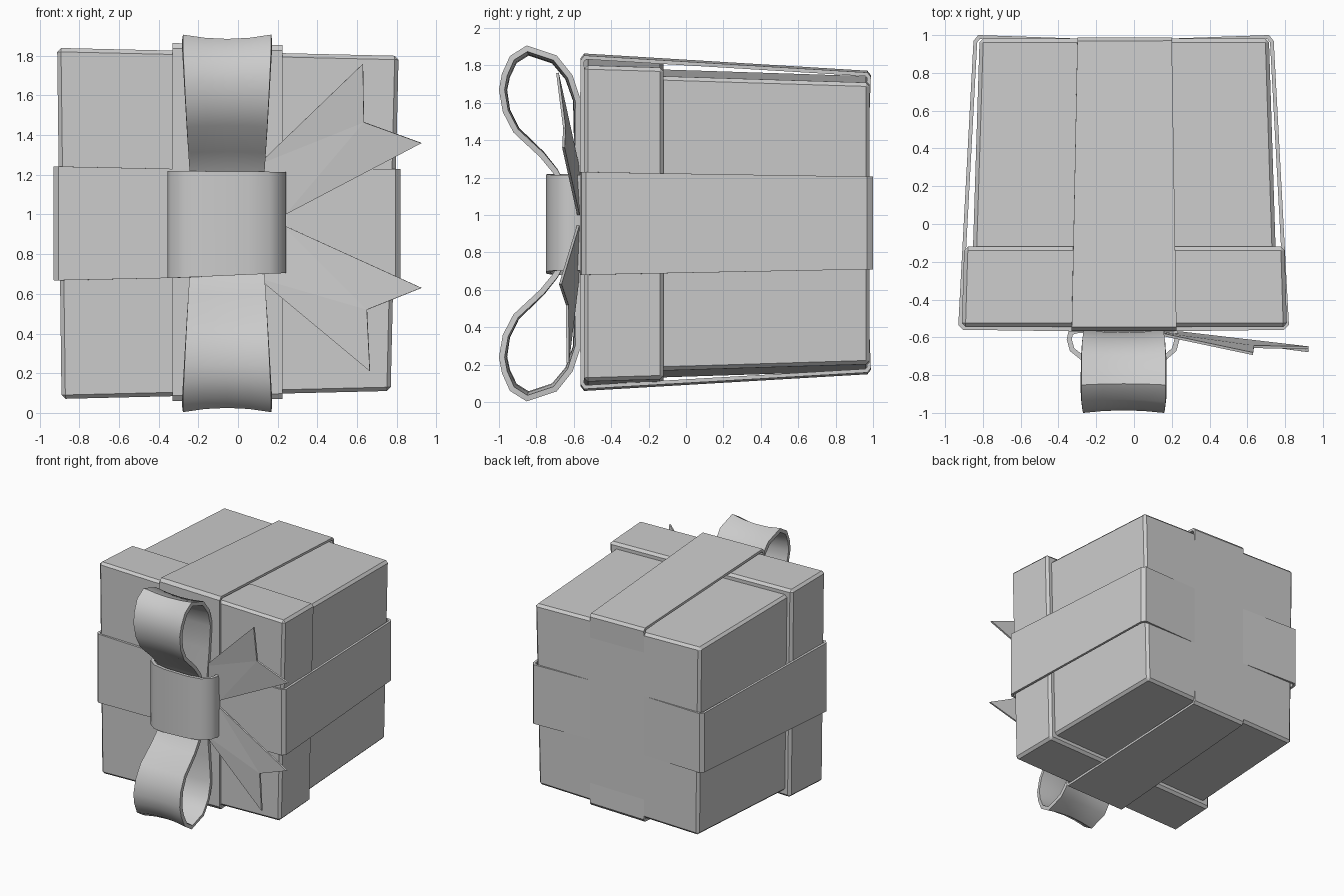
import bpy, bmesh

if "Cube" in bpy.data.objects:
    bpy.data.objects.remove(bpy.data.objects["Cube"])

MID_X, MID_Z = -0.055, 0.955


def make(name, verts, faces, solid=0, bevel=0, smooth=False):
    bm = bmesh.new()
    vs = [bm.verts.new(v) for v in verts]
    for f in faces:
        bm.faces.new([vs[i] for i in f])
    bmesh.ops.recalc_face_normals(bm, faces=bm.faces)
    me = bpy.data.meshes.new(name)
    bm.to_mesh(me)
    bm.free()
    ob = bpy.data.objects.new(name, me)
    bpy.context.collection.objects.link(ob)
    if solid:
        m = ob.modifiers.new("thickness", 'SOLIDIFY')
        m.thickness, m.offset, m.use_even_offset = solid, 0, True
    if bevel:
        m = ob.modifiers.new("edges", 'BEVEL')
        m.width, m.segments = bevel, 1
    bpy.ops.object.select_all(action='DESELECT')
    ob.select_set(True)
    bpy.context.view_layer.objects.active = ob
    bpy.ops.object.convert(target='MESH')
    if smooth:
        bpy.ops.object.shade_smooth_by_angle(angle=0.7)
    return ob


# Slightly crooked tapered block, defined by front and back scale of one outline
def block(name, y0, s0, y1, s1):
    quad = [(-0.89, 0.07), (0.77, 0.11), (0.81, 1.80), (-0.912, 1.84)]
    verts = [(MID_X + (x - MID_X) * s, y, MID_Z + (z - MID_Z) * s)
             for y, s in ((y0, s0), (y1, s1)) for x, z in quad]
    faces = [(0, 1, 2, 3), (4, 5, 6, 7)]
    faces += [(i, (i + 1) % 4, (i + 1) % 4 + 4, i + 4) for i in range(4)]
    return make(name, verts, faces, bevel=0.02)


# Strip of ribbon from rows of points, optionally closed into a loop
def strip(name, rows, thick, closed=False, smooth=False):
    n, k = len(rows), len(rows[0])
    faces = []
    for i in range(n if closed else n - 1):
        j = (i + 1) % n
        faces += [(i * k + c, i * k + c + 1, j * k + c + 1, j * k + c)
                  for c in range(k - 1)]
    return make(name, [p for r in rows for p in r], faces, thick, smooth=smooth)


# Box and lid (lid faces the front)
block("box_body", -0.3, 0.937, 0.982, 0.89)
block("box_lid", -0.545, 1.0, -0.12, 0.985)

# Vertical ribbon around the box: y, z, left x, right x
path = [(-0.555, 0.095), (-0.54, 0.075), (0.965, 0.163), (0.978, 0.18),
        (0.968, 0.45), (0.966, 0.955), (0.968, 1.45), (0.978, 1.74),
        (0.965, 1.757), (-0.54, 1.848), (-0.555, 1.828), (-0.557, 0.955)]
rows = []
for y, z in path:
    t = (y + 0.555) / 1.53
    tilt = -0.006 * (z - MID_Z)
    rows.append([(-0.33 + 0.03 * t, y, z - tilt),
                 (0.225 - 0.025 * t, y, z + tilt)])
strip("vertical_ribbon", rows, 0.02, closed=True)

# Horizontal ribbon around the box
path = [(-0.90, -0.55), (-0.92, -0.53), (-0.84, 0.965), (-0.82, 0.99),
        (-0.3, 0.972), (0.2, 0.972), (0.71, 0.99), (0.73, 0.965),
        (0.81, -0.53), (0.79, -0.55), (0.2, -0.558), (-0.33, -0.558)]
rows = []
for x, y in path:
    t = (y + 0.55) / 1.55
    edge = 0.012 * (1 - t) if x < -0.5 else 0
    rows.append([(x, y, 0.68 + 0.03 * t - edge), (x, y, 1.23 - 0.025 * t + edge)])
strip("horizontal_ribbon", rows, 0.02, closed=True)

# Bow loops: teardrop profile (y, z), mirrored top to bottom
loop = [(-0.60, 1.0), (-0.64, 1.12), (-0.70, 1.235), (-0.77, 1.32), (-0.91, 1.45),
        (-0.965, 1.555), (-0.985, 1.67), (-0.97, 1.75), (-0.93, 1.84),
        (-0.85, 1.89), (-0.70, 1.84), (-0.62, 1.74), (-0.577, 1.61),
        (-0.578, 1.4), (-0.582, 1.2), (-0.585, 1.0)]
for name, s in (("upper_bow_loop", 1), ("lower_bow_loop", -1)):
    rows = []
    for y, z in loop:
        grow = min(1, max(0, (z - 1.15) / 0.7))
        half = 0.182 + 0.043 * grow ** 0.8
        row = []
        for u in (-1, -0.5, 0, 0.5, 1):
            sag = 0.09 * grow * (1 - u * u)
            row.append((MID_X + u * half, y + (-0.78 - y) * sag,
                        MID_Z + s * (z + (1.65 - z) * sag - MID_Z)))
        rows.append(row)
    strip(name, rows, 0.03, smooth=True)

# Knot band wrapped over the bow
path = [(-0.30, -0.565), (-0.335, -0.575), (-0.343, -0.61), (-0.328, -0.665),
        (-0.265, -0.715), (-0.16, -0.735), (0.05, -0.735), (0.155, -0.715),
        (0.213, -0.665), (0.228, -0.61), (0.22, -0.575), (0.185, -0.565)]
rows = [[(x, y, 0.692 + 0.045 * (x - MID_X)), (x, y, 1.217 - 0.008 * (x - MID_X))]
        for x, y in path]
strip("bow_knot", rows, 0.026, closed=True, smooth=True)

# Forked ribbon tails: inner edge pair, then tip, notch, tip
tails = {
    "upper_tail": [(0.10, -0.575, 1.25), (0.63, -0.687, 1.76), (0.635, -0.65, 1.465),
                   (0.925, -0.655, 1.36), (0.24, -0.575, 1.0)],
    "lower_tail": [(0.10, -0.575, 0.68), (0.665, -0.632, 0.21), (0.65, -0.635, 0.52),
                   (0.925, -0.672, 0.63), (0.22, -0.575, 0.95)],
}
for name, pts in tails.items():
    make(name, pts, [(0, 1, 2), (0, 2, 4), (2, 3, 4)], solid=0.014)
